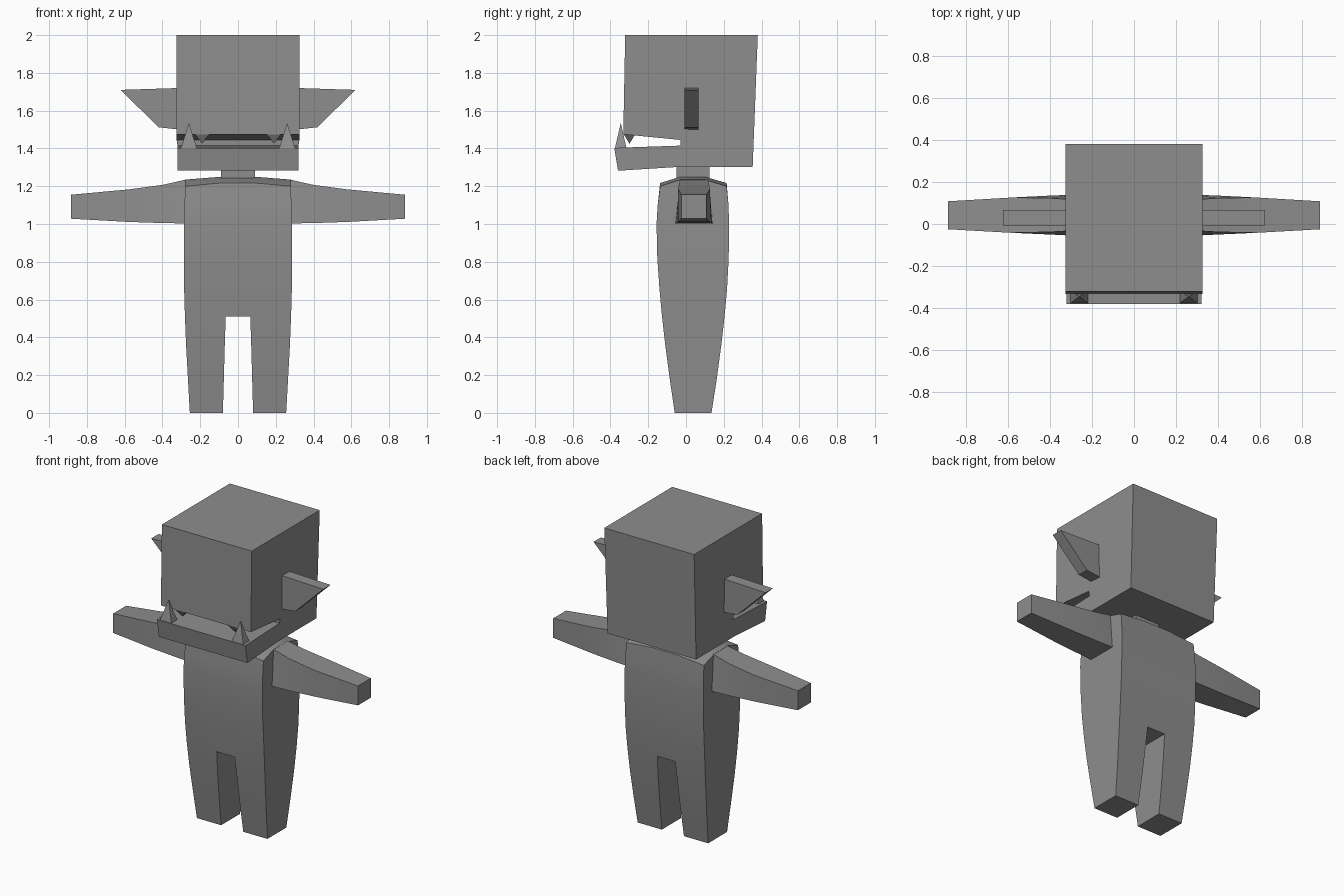
import bpy, bmesh

if "Cube" in bpy.data.objects:
    bpy.data.objects.remove(bpy.data.objects["Cube"])

gray = bpy.data.materials.new("plain gray")
gray.diffuse_color = (0.27, 0.27, 0.27, 1)
gray.use_nodes = True
gray.node_tree.nodes["Principled BSDF"].inputs["Base Color"].default_value = gray.diffuse_color


def finish(bm, name, smooth=False):
    bmesh.ops.remove_doubles(bm, verts=bm.verts, dist=0.0005)
    bmesh.ops.recalc_face_normals(bm, faces=bm.faces)
    mesh = bpy.data.meshes.new(name)
    bm.to_mesh(mesh)
    bm.free()
    mesh.materials.append(gray)
    ob = bpy.data.objects.new(name, mesh)
    bpy.context.collection.objects.link(ob)
    if smooth:
        bpy.ops.object.select_all(action='DESELECT')
        ob.select_set(True)
        bpy.context.view_layer.objects.active = ob
        bpy.ops.object.shade_smooth_by_angle(angle=0.5)
    return ob


def loft(bm, rings, cap_start=True, cap_end=True):
    rows = [[bm.verts.new(p) for p in r] for r in rings]
    n = len(rows[0])
    for a, b in zip(rows, rows[1:]):
        for i in range(n):
            j = (i + 1) % n
            bm.faces.new((a[i], a[j], b[j], b[i]))
    if cap_start:
        bm.faces.new(rows[0])
    if cap_end:
        bm.faces.new(rows[-1])
    return rows


def rect_z(x0, x1, y0, y1, z):
    return [(x0, y0, z), (x1, y0, z), (x1, y1, z), (x0, y1, z)]


def rect_x(x, y0, y1, z0, z1, inset=0):
    return [(x, y0, z0), (x, y1, z0), (x, y1 - inset, z1), (x, y0 + inset, z1)]


def eight(xi, xo, y0, y1, zi, zo):
    front = [(-xo, y0, zo), (-xi, y0, zi), (xi, y0, zi), (xo, y0, zo)]
    return front + [(x, y1, z) for x, y, z in reversed(front)]


# body: two legs joined to a rounded torso
bm = bmesh.new()
legs = [(0, -0.06, 0.135, 0.08, 0.255), (0.18, -0.086, 0.163, 0.075, 0.265),
        (0.36, -0.11, 0.187, 0.07, 0.275), (0.51, -0.127, 0.204, 0.065, 0.281)]
for s in (-1, 1):
    loft(bm, [rect_z(s * xi, s * xo, y0, y1, z) for z, y0, y1, xi, xo in legs],
         cap_end=False)
torso = [(0.51, -0.127, 0.204, 0.065, 0.281), (0.65, -0.14, 0.217, 0.07, 0.285),
         (0.82, -0.152, 0.226, 0.075, 0.285), (1.0, -0.156, 0.228, 0.08, 0.285),
         (1.1, -0.15, 0.225, 0.085, 0.283)]
rings = [eight(xi, xo, y0, y1, z, z) for z, y0, y1, xi, xo in torso]
rings += [eight(0.09, 0.28, -0.137, 0.215, 1.217, 1.2),
          eight(0.09, 0.28, -0.03, 0.1, 1.25, 1.235)]
rows = loft(bm, rings, False, False)
t = rows[-1]
for i in range(3):
    bm.faces.new((t[i], t[i + 1], t[6 - i], t[7 - i]))
b = rows[0]
bm.faces.new((b[1], b[2], b[5], b[6]))
finish(bm, "body", True)

# arms
arm = [(0.275, -0.056, 0.14, 1.003, 1.235, 0.025), (0.4, -0.05, 0.135, 1.005, 1.207, 0.012),
       (0.58, -0.042, 0.126, 1.011, 1.183, 0), (0.885, -0.025, 0.108, 1.028, 1.155, 0)]
for s, side in ((-1, "right"), (1, "left")):
    bm = bmesh.new()
    loft(bm, [rect_x(s * x, *rest) for x, *rest in arm])
    finish(bm, side + "_arm", True)

# neck
bm = bmesh.new()
loft(bm, [rect_z(-0.09, 0.09, -0.05, 0.125, z) for z in (1.235, 1.32)])
finish(bm, "neck")

# head: side profile with an open mouth, slightly narrower at the jaw
profile = [(-0.322, 2.0), (0.38, 2.0), (0.353, 1.302), (-0.04, 1.302), (-0.36, 1.282),
           (-0.38, 1.403), (-0.03, 1.415), (-0.03, 1.445), (-0.332, 1.475)]
bm = bmesh.new()
loft(bm, [[(s * (0.325 if z > 1.42 else 0.32), y, z) for y, z in profile] for s in (-1, 1)])
finish(bm, "head")

# ears: flat pointed plates
for s, side in ((-1, "right"), (1, "left")):
    outline = [(0.31, 1.72), (0.622, 1.71), (0.42, 1.512), (0.31, 1.5)]
    bm = bmesh.new()
    loft(bm, [[(s * x, y, z) for x, z in outline] for y in (-0.008, 0.067)])
    finish(bm, side + "_ear")


# teeth: four-sided spikes, large below and small above
def spike(name, x, half, y0, y1, z_base, z_tip):
    bm = bmesh.new()
    base = [bm.verts.new(p) for p in rect_z(x - half, x + half, y0, y1, z_base)]
    tip = bm.verts.new((x, (y0 + y1) / 2, z_tip))
    bm.faces.new(base)
    for i in range(4):
        bm.faces.new((base[i], base[(i + 1) % 4], tip))
    finish(bm, name)


for s, side in ((-1, "right"), (1, "left")):
    spike(side + "_lower_tusk", s * 0.26, 0.042, -0.376, -0.315, 1.402, 1.535)
    spike(side + "_upper_tooth", s * 0.19, 0.036, -0.328, -0.27, 1.473, 1.425)
